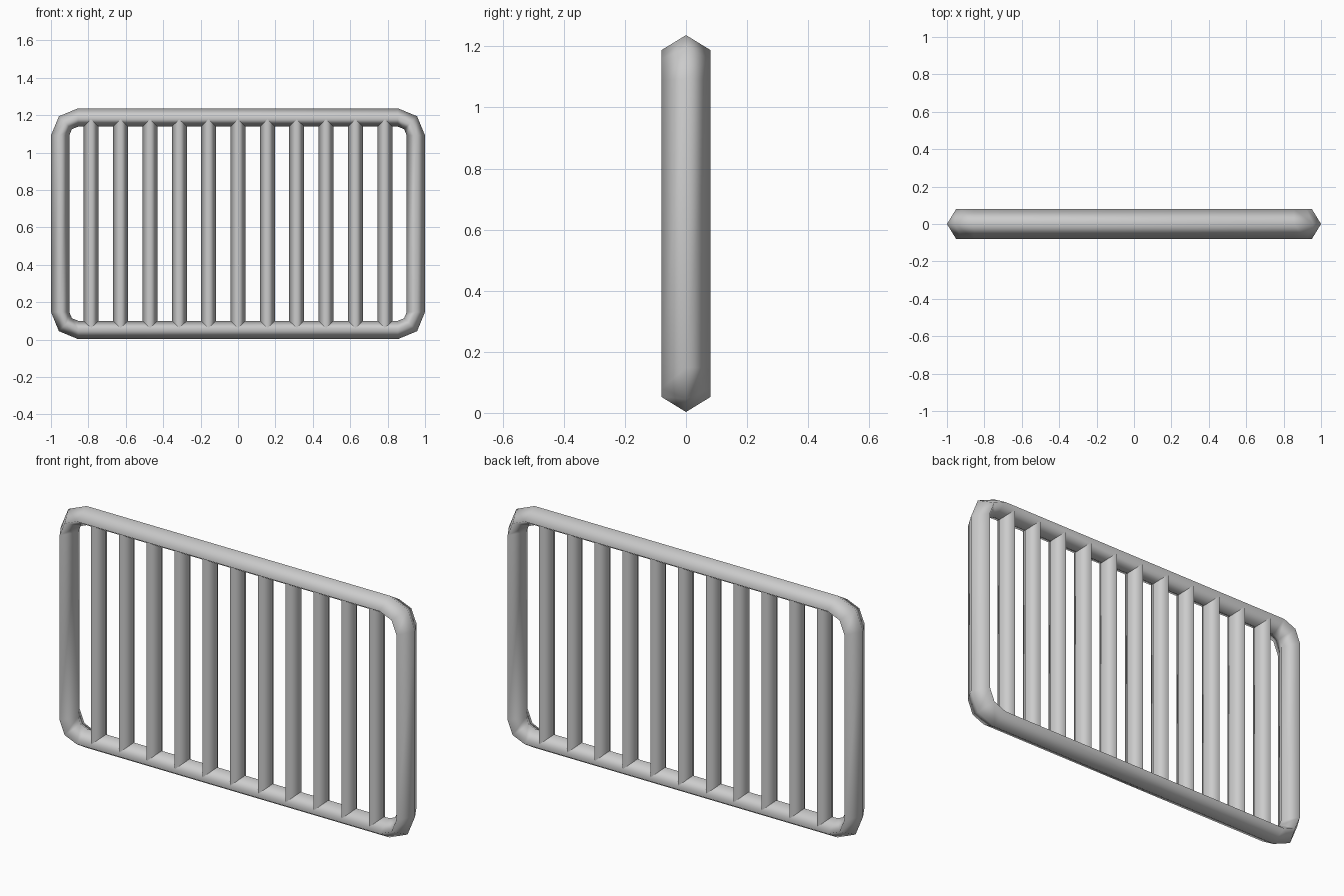
import bpy, bmesh
from math import cos, sin, radians

cube = bpy.data.objects.get("Cube")
if cube:
    bpy.data.objects.remove(cube)

# Single grey finish
GREY = (0.6, 0.6, 0.6, 1)
metal = bpy.data.materials.new("grey_metal")
metal.use_nodes = True
metal.diffuse_color = GREY
metal.node_tree.nodes["Principled BSDF"].inputs["Base Color"].default_value = GREY

BOTTOM, TOP = 0.003, 1.237
CORNER = 0.145             # outer corner radius
TUBE_W, TUBE_D = 0.049, 0.08   # half width and half depth of the frame tube
SLAT_W, SLAT_D = 0.04, 0.064   # half width and half depth of a slat


def finish(bm, name):
    bmesh.ops.recalc_face_normals(bm, faces=bm.faces)
    mesh = bpy.data.meshes.new(name)
    bm.to_mesh(mesh)
    bm.free()
    mesh.materials.append(metal)
    mesh.shade_smooth()
    obj = bpy.data.objects.new(name, mesh)
    bpy.context.collection.objects.link(obj)
    return obj


def bridge(bm, a, b):
    n = len(a)
    for i in range(n):
        bm.faces.new((a[i], a[(i + 1) % n], b[(i + 1) % n], b[i]))


def diamond(w, d):
    return [(w, 0), (0, d), (-w, 0), (0, -d)]


# Frame: diamond section swept round a rectangle with two-segment corners
bm = bmesh.new()
cx = 1 - CORNER
rings = []
for quarter, (sx, z) in enumerate([(1, TOP - CORNER), (-1, TOP - CORNER),
                                   (-1, BOTTOM + CORNER), (1, BOTTOM + CORNER)]):
    for step in range(3):
        a = radians(90 * quarter + 45 * step)
        rings.append([bm.verts.new((sx * cx + (CORNER - TUBE_W + o) * cos(a), y,
                                    z + (CORNER - TUBE_W + o) * sin(a)))
                      for o, y in diamond(TUBE_W, TUBE_D)])
for i, ring in enumerate(rings):
    bridge(bm, ring, rings[(i + 1) % len(rings)])
finish(bm, "frame")

# Slats: upright diamond bars whose open ends are buried in the frame
for i in range(11):
    x = (i - 5) * 0.157
    bm = bmesh.new()
    low, high = [[bm.verts.new((x + dx, dy, z)) for dx, dy in diamond(SLAT_W, SLAT_D)]
                 for z in (BOTTOM + TUBE_W, TOP - TUBE_W)]
    bridge(bm, low, high)
    finish(bm, f"slat_{i + 1}")
